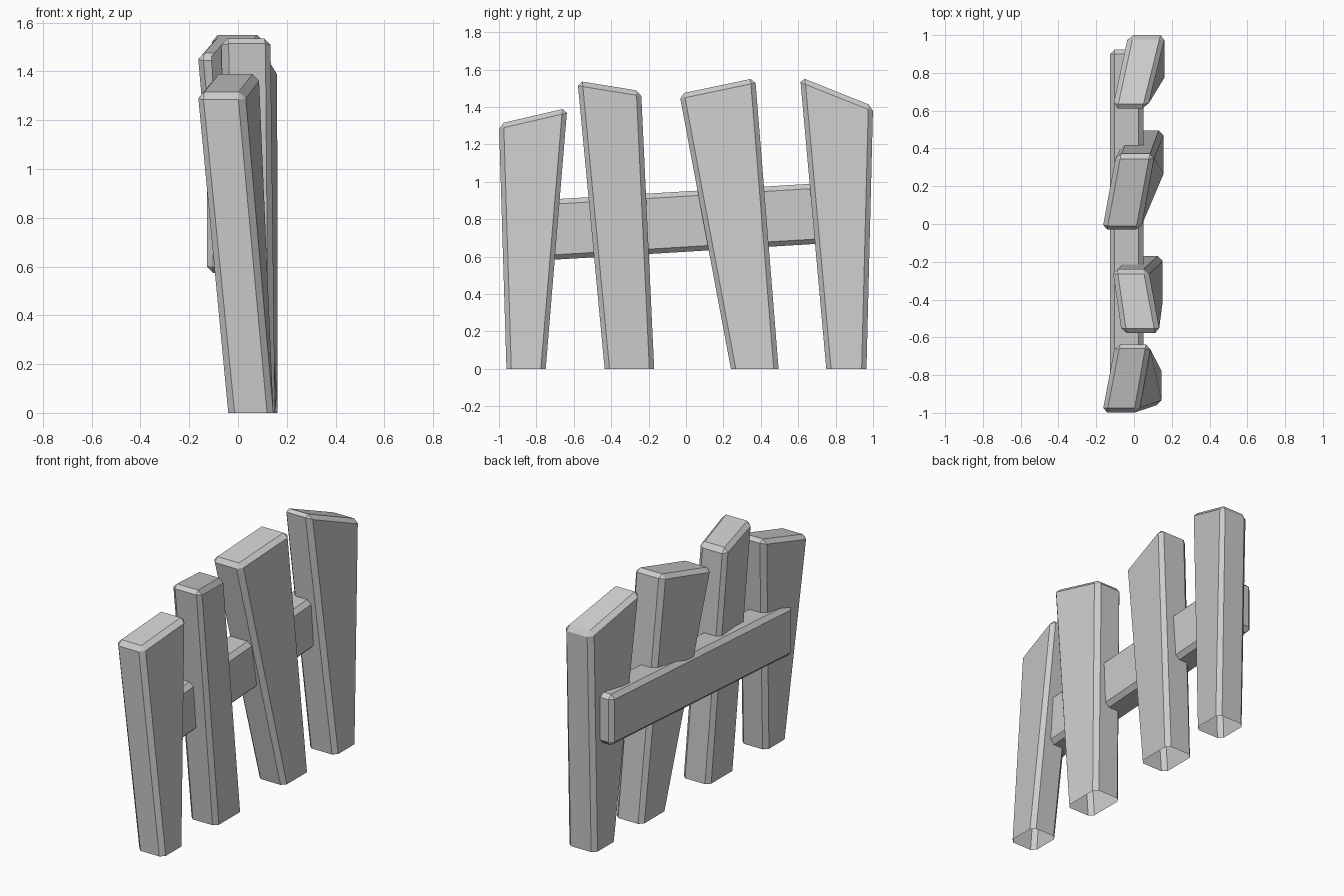
import bpy, bmesh

if "Cube" in bpy.data.objects:
    bpy.data.objects.remove(bpy.data.objects["Cube"])


def block(name, bottom, top, open_bottom, bevel=0.026):
    """Chamfered six-sided block from four bottom and four top corners."""
    bm = bmesh.new()
    lo = [bm.verts.new(p) for p in bottom]
    hi = [bm.verts.new(p) for p in top]
    bm.faces.new(hi)
    if not open_bottom:
        bm.faces.new(lo[::-1])
    for i in range(4):
        j = (i + 1) % 4
        bm.faces.new((lo[i], lo[j], hi[j], hi[i]))
    mesh = bpy.data.meshes.new(name)
    bm.to_mesh(mesh)
    bm.free()
    ob = bpy.data.objects.new(name, mesh)
    bpy.context.collection.objects.link(ob)
    mod = ob.modifiers.new("chamfer", "BEVEL")
    mod.width = bevel
    mod.segments = 1
    mod.limit_method = "NONE"
    return ob


def ring(front, back):
    """Corners from a front and a back edge, each (x0, x1, y, z)."""
    (a, b, y0, z0), (c, d, y1, z1) = front, back
    return [(a, y0, z0), (b, y0, z0), (d, y1, z1), (c, y1, z1)]


# Pickets: base (x0, x1, y0, y1), top front edge, top back edge
pickets = [
    ((-0.04, 0.145, -0.96, -0.75), (-0.17, 0.025, -1.00, 1.31), (-0.10, 0.09, -0.635, 1.395)),
    ((-0.04, 0.152, -0.435, -0.17), (-0.065, 0.138, -0.58, 1.54), (-0.115, 0.075, -0.24, 1.485)),
    ((-0.035, 0.157, 0.24, 0.495), (-0.17, 0.035, -0.035, 1.47), (-0.095, 0.11, 0.37, 1.555)),
    ((-0.035, 0.162, 0.75, 0.965), (-0.115, 0.07, 0.61, 1.56), (-0.03, 0.167, 1.00, 1.405)),
]
for i, ((x0, x1, y0, y1), front, back) in enumerate(pickets, 1):
    block(f"picket_{i}", ring((x0, x1, y0, 0), (x0, x1, y1, 0)), ring(front, back), True)

# Sloping rail behind the pickets
x0, x1, ya, yb = -0.128, 0.05, -0.90, 0.925
block("rail",
      ring((x0, x1, ya, 0.572), (x0, x1, yb, 0.682)),
      ring((x0, x1, ya, 0.895), (x0, x1, yb, 1.005)), False)
